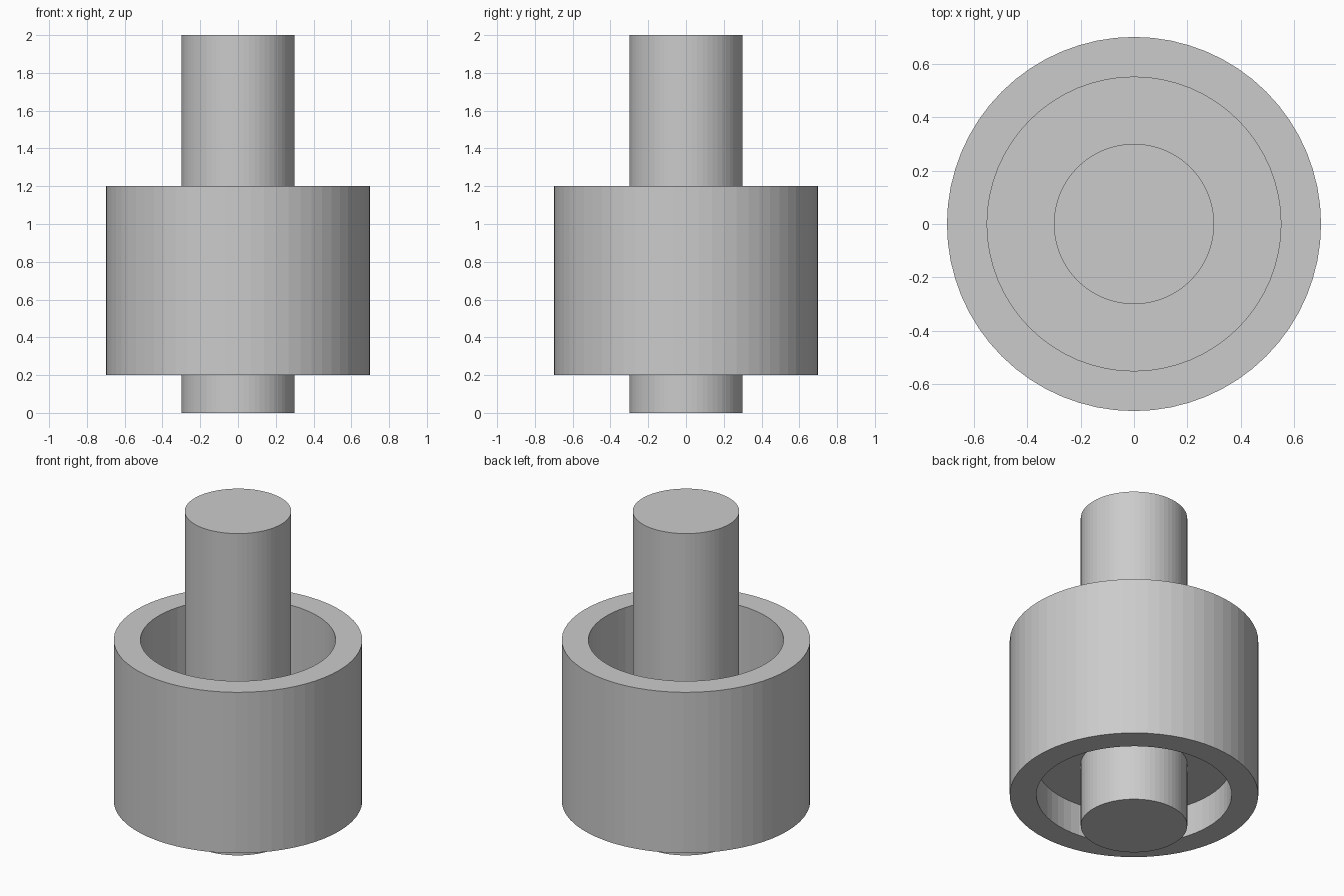
import bpy
import bmesh
from math import tau

SIDES = 64

cube = bpy.data.objects.get("Cube")
if cube:
    bpy.data.objects.remove(cube, do_unlink=True)

# Single grey metal colour
grey = bpy.data.materials.new("plain_grey")
grey.use_nodes = True
colour = (0.6, 0.6, 0.6, 1)
grey.diffuse_color = colour
grey.node_tree.nodes["Principled BSDF"].inputs["Base Color"].default_value = colour


def lathe(name, profile):
    """Spin a list of (radius, height) points around the z axis."""
    bm = bmesh.new()
    verts = [bm.verts.new((r, 0, z)) for r, z in profile]
    edges = [bm.edges.new(pair) for pair in zip(verts, verts[1:])]
    bmesh.ops.spin(bm, geom=verts + edges, cent=(0, 0, 0), axis=(0, 0, 1),
                   angle=tau, steps=SIDES, use_duplicate=False)
    bmesh.ops.remove_doubles(bm, verts=bm.verts, dist=0.0001)
    bmesh.ops.recalc_face_normals(bm, faces=bm.faces)
    mesh = bpy.data.meshes.new(name)
    bm.to_mesh(mesh)
    bm.free()
    mesh.materials.append(grey)
    obj = bpy.data.objects.new(name, mesh)
    bpy.context.collection.objects.link(obj)
    return obj


SHAFT_R, INNER_R, OUTER_R = 0.3, 0.55, 0.7

# Central shaft
lathe("shaft", [(0, 0), (SHAFT_R, 0), (SHAFT_R, 2), (0, 2)])

# Outer ring, open at both ends
lathe("outer_ring", [(INNER_R, 0.2), (OUTER_R, 0.2), (OUTER_R, 1.2),
                     (INNER_R, 1.2), (INNER_R, 0.2)])

# Recessed web joining the shaft to the ring
lathe("web", [(SHAFT_R, 0.4), (INNER_R, 0.4), (INNER_R, 0.6),
              (SHAFT_R, 0.6), (SHAFT_R, 0.4)])
